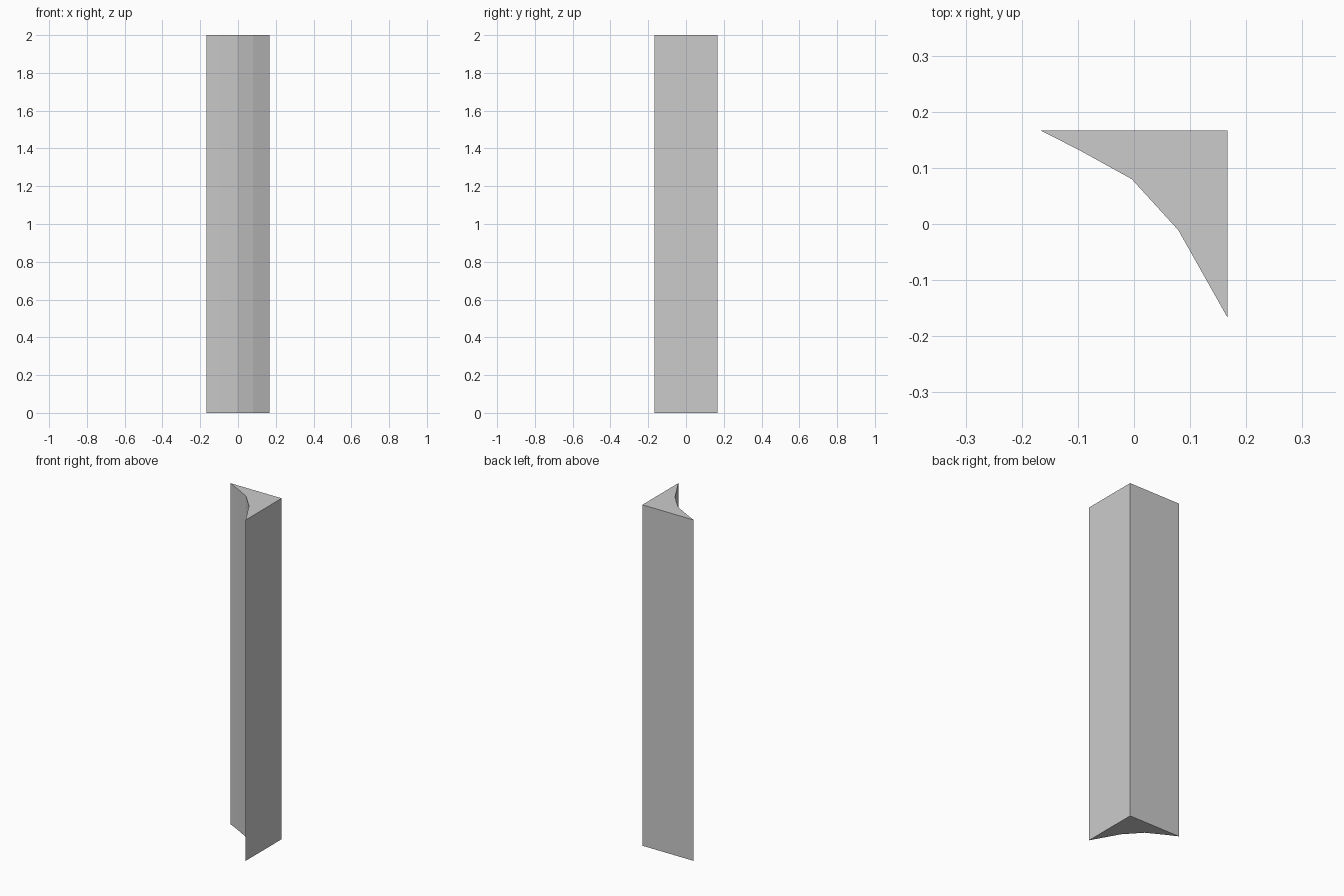
import bpy, bmesh

if "Cube" in bpy.data.objects:
    bpy.data.objects.remove(bpy.data.objects["Cube"])

HEIGHT = 2.0
H = 0.1665

# Cross-section, counter-clockwise: square outer corner with a concave faceted inner side
profile = [(-H, H), (-0.10, 0.133), (-0.004, 0.08), (0.079, -0.011), (H, -H), (H, H)]

# Corner post: extruded cross-section
bm = bmesh.new()
base = bm.faces.new([bm.verts.new((x, y, 0)) for x, y in profile])
ext = bmesh.ops.extrude_face_region(bm, geom=[base], use_keep_orig=True)
top = [v for v in ext["geom"] if isinstance(v, bmesh.types.BMVert)]
bmesh.ops.translate(bm, verts=top, vec=(0, 0, HEIGHT))
bmesh.ops.recalc_face_normals(bm, faces=bm.faces)

mesh = bpy.data.meshes.new("corner_post")
bm.to_mesh(mesh)
bm.free()
bpy.context.collection.objects.link(bpy.data.objects.new("corner_post", mesh))
